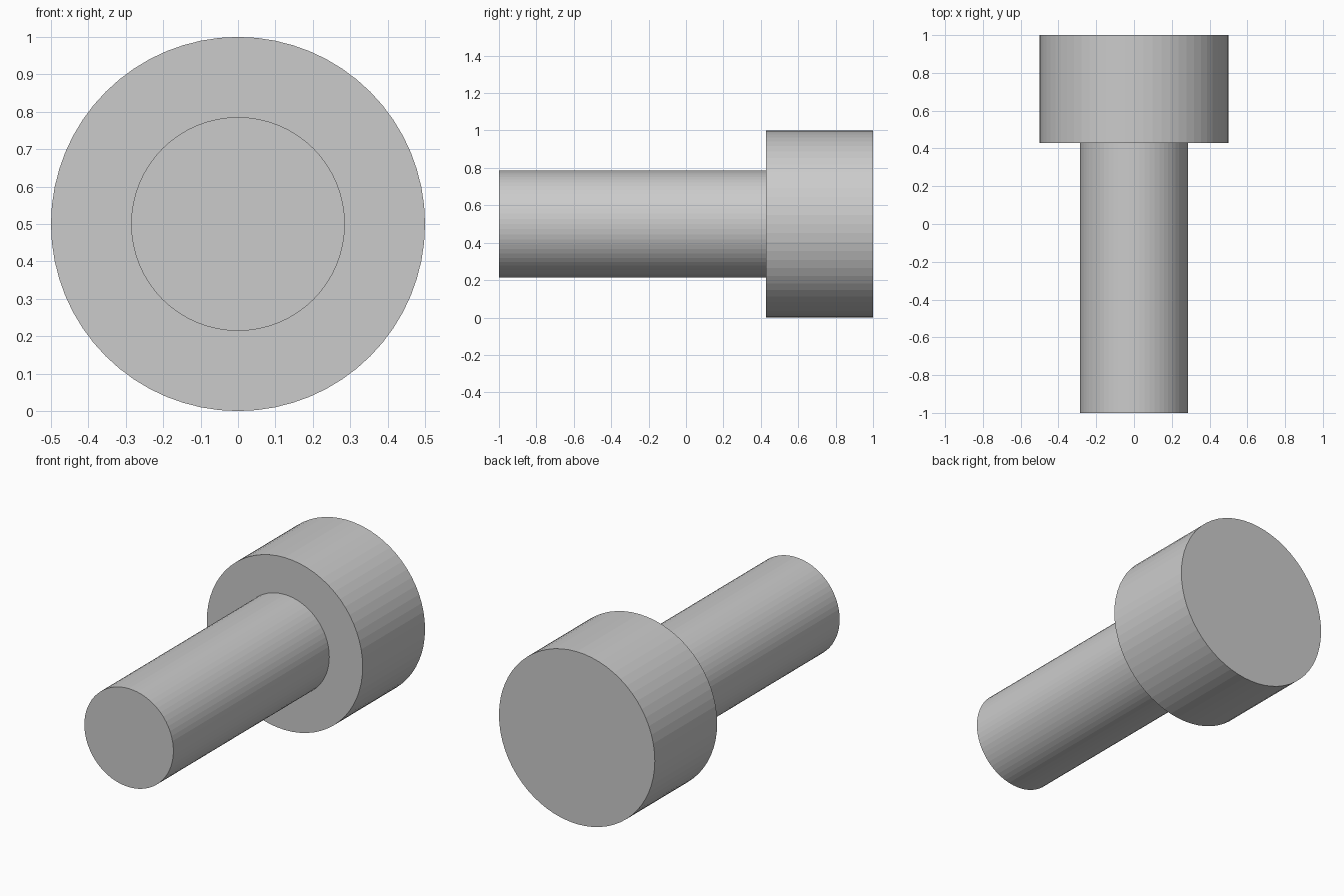
import bpy
import bmesh
from math import pi
from mathutils import Matrix, Vector

cube = bpy.data.objects.get("Cube")
if cube:
    bpy.data.objects.remove(cube, do_unlink=True)

SIDES = 64
SHAFT_RADIUS = 0.2857
HEAD_RADIUS = 0.5
SHOULDER_Y = 0.4286

# Plain grey material
grey = bpy.data.materials.new("plain grey")
grey.use_nodes = True
colour = (0.6, 0.6, 0.6, 1.0)
grey.diffuse_color = colour
grey.node_tree.nodes["Principled BSDF"].inputs["Base Color"].default_value = colour

# Front end cap of the shaft, standing upright on the pin axis
bm = bmesh.new()
axis = Matrix.Translation((0, -1, HEAD_RADIUS)) @ Matrix.Rotation(pi / 2, 4, "X")
bmesh.ops.create_circle(bm, cap_ends=True, segments=SIDES,
                        radius=SHAFT_RADIUS, matrix=axis)
rim = bm.edges[:]


def extend(edges, y, radius):
    """Extrude the open rim to a new ring at the given depth and radius."""
    result = bmesh.ops.extrude_edge_only(bm, edges=edges)["geom"]
    centre = Vector((0, y, HEAD_RADIUS))
    for v in (g for g in result if isinstance(g, bmesh.types.BMVert)):
        spoke = Vector((v.co.x, 0, v.co.z - HEAD_RADIUS)).normalized()
        v.co = centre + spoke * radius
    return [g for g in result if isinstance(g, bmesh.types.BMEdge)]


# Shaft wall, shoulder, head wall
for y, radius in ((SHOULDER_Y, SHAFT_RADIUS), (SHOULDER_Y, HEAD_RADIUS), (1, HEAD_RADIUS)):
    rim = extend(rim, y, radius)

# Flat back of the head
bmesh.ops.contextual_create(bm, geom=rim)
bmesh.ops.recalc_face_normals(bm, faces=bm.faces[:])

mesh = bpy.data.meshes.new("headed_pin")
bm.to_mesh(mesh)
bm.free()
mesh.materials.append(grey)
pin = bpy.data.objects.new("headed_pin", mesh)
bpy.context.collection.objects.link(pin)
